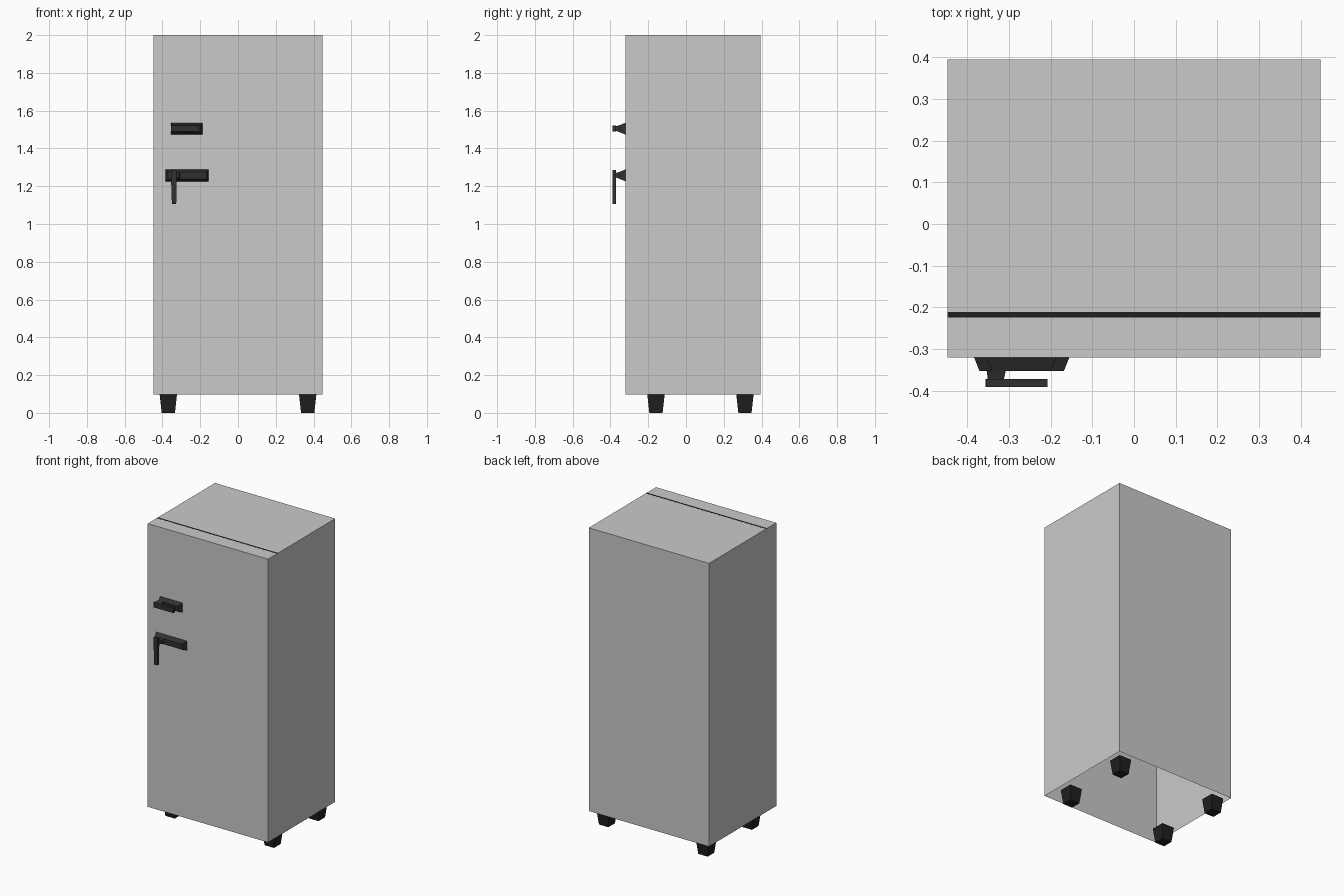
import bpy, bmesh

if "Cube" in bpy.data.objects:
    bpy.data.objects.remove(bpy.data.objects["Cube"])


def material(name, v):
    m = bpy.data.materials.new(name)
    m.diffuse_color = (v, v, v, 1)
    m.use_nodes = True
    m.node_tree.nodes["Principled BSDF"].inputs["Base Color"].default_value = m.diffuse_color
    return m


grey = material("body grey", 0.59)
charcoal = material("handle charcoal", 0.031)
black = material("foot black", 0.014)


def frustum(name, rect_a, rect_b, axis, a, b, mat, open_a=False):
    """Join two rectangles (u0, u1, v0, v1) lying at a and b along an axis."""
    bm = bmesh.new()
    rings = []
    for (u0, u1, v0, v1), d in ((rect_a, a), (rect_b, b)):
        ring = []
        for u, v in ((u0, v0), (u1, v0), (u1, v1), (u0, v1)):
            co = (u, v, d) if axis == 'z' else (u, d, v)
            ring.append(bm.verts.new(co))
        rings.append(ring)
    lo, hi = rings
    for i in range(4):
        j = (i + 1) % 4
        bm.faces.new((lo[i], lo[j], hi[j], hi[i]))
    bm.faces.new(hi)
    if not open_a:
        bm.faces.new(lo[::-1])
    bmesh.ops.recalc_face_normals(bm, faces=bm.faces[:])
    me = bpy.data.meshes.new(name)
    bm.to_mesh(me)
    bm.free()
    me.materials.append(mat)
    ob = bpy.data.objects.new(name, me)
    bpy.context.collection.objects.link(ob)
    return ob


# Cabinet shell, open underneath
W, F, B = 0.447, -0.32, 0.394
shell = (-W, W, F, B)
frustum("cabinet", shell, shell, 'z', 0.097, 2.0, grey, open_a=True)

# Dark door seam over the top
seam = (-W, W, -0.224, -0.211)
frustum("door_seam", seam, seam, 'z', 1.999, 2.0003, black)

# Four tapered feet
for sx, side in ((-1, "left"), (1, "right")):
    for y, end in ((-0.159, "front"), (0.312, "back")):
        x = sx * 0.369
        t, s = 0.046, 0.035
        frustum(f"{end}_{side}_foot", (x - s, x + s, y - s, y + s),
                (x - t, x + t, y - t, y + t), 'z', 0.0, 0.099, black)


# Handles: tapered mounting plate, neck and lever
def handle(name, x0, x1, z0, z1, neck_z):
    i = 0.013
    frustum(name + "_plate", (x0, x1, z0, z1),
            (x0 + i, x1 - i, z0 + i, z1 - i), 'y', F, -0.352, charcoal)
    frustum(name + "_neck", (-0.353, -0.307, neck_z - 0.018, neck_z + 0.018),
            (-0.35, -0.312, neck_z - 0.012, neck_z + 0.012), 'y', -0.351, -0.373, charcoal)


handle("upper_handle", -0.354, -0.187, 1.473, 1.536, 1.505)
handle("lower_handle", -0.383, -0.155, 1.226, 1.289, 1.258)
bar = (-0.355, -0.207, 1.489, 1.522)
frustum("upper_lever", bar, bar, 'y', -0.371, -0.39, charcoal)
frustum("lower_lever", (-0.35, -0.327, -0.39, -0.371), (-0.356, -0.325, -0.39, -0.371),
        'z', 1.105, 1.287, charcoal)
